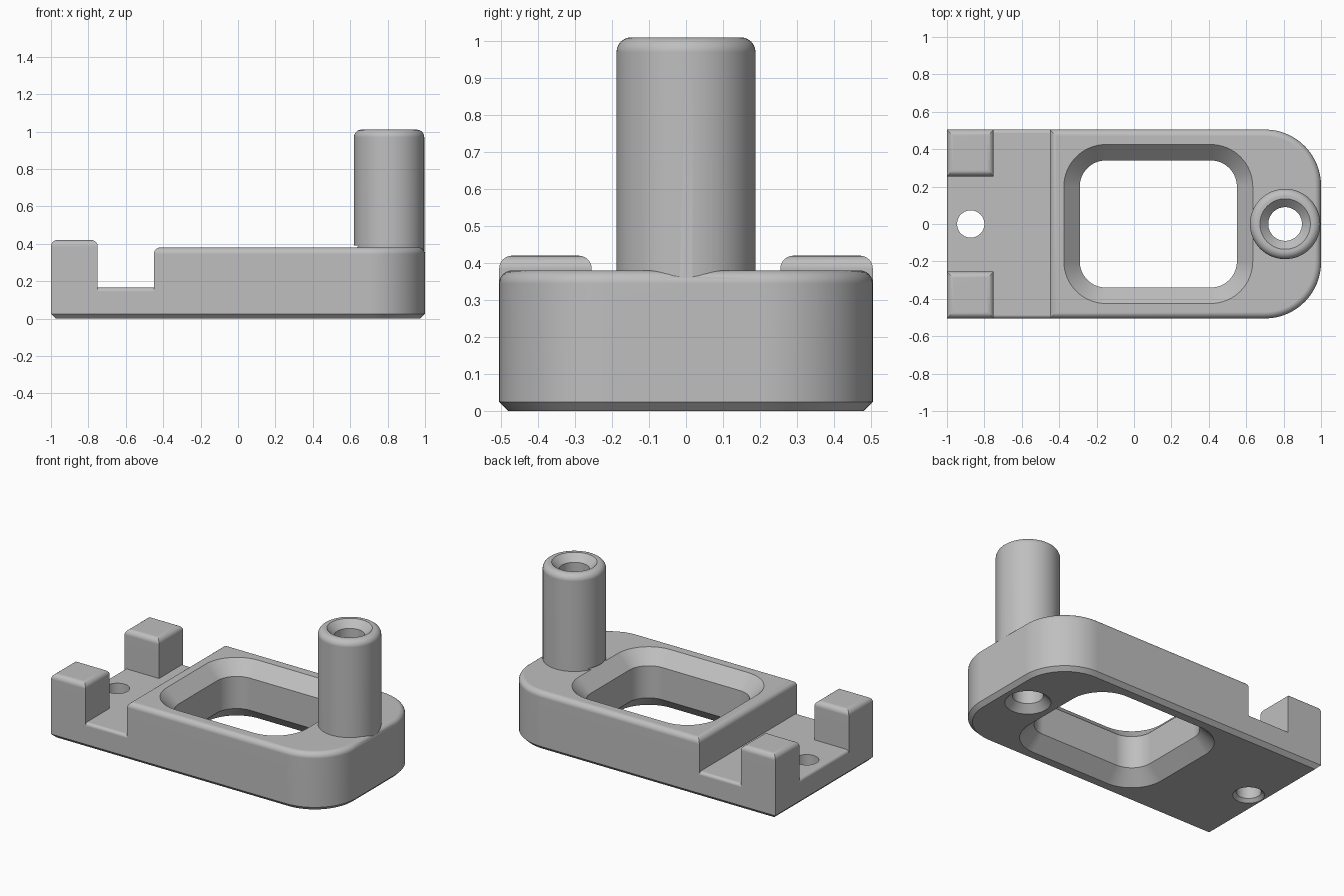
import bpy
import bmesh
from math import sin, cos, pi

if "Cube" in bpy.data.objects:
    bpy.data.objects.remove(bpy.data.objects["Cube"])

scene = bpy.context.scene
grey = bpy.data.materials.new("plain grey")
grey.use_nodes = True
colour = (0.52, 0.52, 0.52, 1)
grey.diffuse_color = colour
grey.node_tree.nodes["Principled BSDF"].inputs["Base Color"].default_value = colour


def outline(x0, x1, y0, y1, r_left, r_right, inset=0.0, steps=16):
    """Counter-clockwise rounded rectangle, offset inwards by inset."""
    x0, x1, y0, y1 = x0 + inset, x1 - inset, y0 + inset, y1 - inset
    points = []
    for i, (x, y, sx, sy, r) in enumerate([(x1, y1, 1, 1, r_right), (x0, y1, -1, 1, r_left),
                                           (x0, y0, -1, -1, r_left), (x1, y0, 1, -1, r_right)]):
        r = max(r - inset, 0) if r else 0
        cx, cy = x - sx * r, y - sy * r
        for k in range(steps + 1):
            a = (i + k / steps) * pi / 2
            p = (cx + r * cos(a), cy + r * sin(a))
            if not points or abs(p[0] - points[-1][0]) + abs(p[1] - points[-1][1]) > 1e-5:
                points.append(p)
    if abs(points[0][0] - points[-1][0]) + abs(points[0][1] - points[-1][1]) < 1e-5:
        points.pop()
    return points


def loft(name, shape, layers):
    """Closed solid through (z, inset) layers of one outline."""
    bm = bmesh.new()
    rings = [[bm.verts.new((x, y, z)) for x, y in outline(*shape, inset=d)] for z, d in layers]
    n = len(rings[0])
    for low, high in zip(rings, rings[1:]):
        for i in range(n):
            j = (i + 1) % n
            bm.faces.new((low[i], low[j], high[j], high[i]))
    bm.faces.new(rings[0][::-1])
    bm.faces.new(rings[-1])
    mesh = bpy.data.meshes.new(name)
    bm.to_mesh(mesh)
    bm.free()
    obj = bpy.data.objects.new(name, mesh)
    scene.collection.objects.link(obj)
    return obj


def round_top(z, r, steps=6):
    """Layers of a quarter-round edge ending at height z."""
    return [(z - r + r * sin(k / steps * pi / 2), r - r * cos(k / steps * pi / 2))
            for k in range(steps + 1)]


def circle(x, r):
    return (x - r, x + r, -r, r, r, r)


W = 0.505
TUBE_X = 0.808

# Solid parts: chamfered base slab, raised block, clamp posts, upright tube
base = loft("bracket", (-1, 1, -W, W, 0, 0.3), [(0, 0.025), (0.025, 0)] + round_top(0.165, 0.02))
solids = [
    loft("raised_block", (-0.45, 1, -W, W, 0, 0.3), [(0.1, 0)] + round_top(0.38, 0.035)),
    loft("upright_tube", circle(TUBE_X, 0.188), [(0.15, 0)] + round_top(1.01, 0.04)),
]
for side, y0, y1 in (("left", 0.255, W), ("right", -W, -0.255)):
    solids.append(loft(side + "_post", (-1, -0.75, y0, y1, 0, 0), [(0.08, 0)] + round_top(0.42, 0.035)))

# Openings: chamfered window, tube bore, ledge hole
cutters = [
    loft("window_cutter", (-0.29, 0.55, -0.34, 0.34, 0.14, 0.14),
         [(-0.01, -0.095), (0.085, 0), (0.295, 0), (0.39, -0.095)]),
    loft("bore_cutter", circle(TUBE_X, 0.09),
         [(-0.01, -0.055), (0.045, 0), (0.965, 0), (1.02, -0.055)]),
    loft("ledge_hole_cutter", circle(-0.873, 0.073), [(-0.01, -0.03), (0.02, 0), (0.3, 0)]),
]

for group, operation in ((solids, 'UNION'), (cutters, 'DIFFERENCE')):
    for part in group:
        part.hide_render = True
        mod = base.modifiers.new(part.name, 'BOOLEAN')
        mod.operation = operation
        mod.solver = 'EXACT'
        mod.object = part

# Bake the booleans and drop the helpers
bpy.context.view_layer.update()
depsgraph = bpy.context.evaluated_depsgraph_get()
mesh = bpy.data.meshes.new_from_object(base.evaluated_get(depsgraph))
base.modifiers.clear()
base.data = mesh
for part in solids + cutters:
    bpy.data.objects.remove(part)

mesh.materials.clear()
mesh.materials.append(grey)
for face in mesh.polygons:
    face.material_index = 0

# Smooth curves, crisp chamfers
for obj in bpy.context.selected_objects:
    obj.select_set(False)
base.select_set(True)
bpy.context.view_layer.objects.active = base
bpy.ops.object.shade_smooth_by_angle(angle=pi / 6)
normals = base.modifiers.new("flat_face_normals", 'WEIGHTED_NORMAL')
normals.keep_sharp = True
